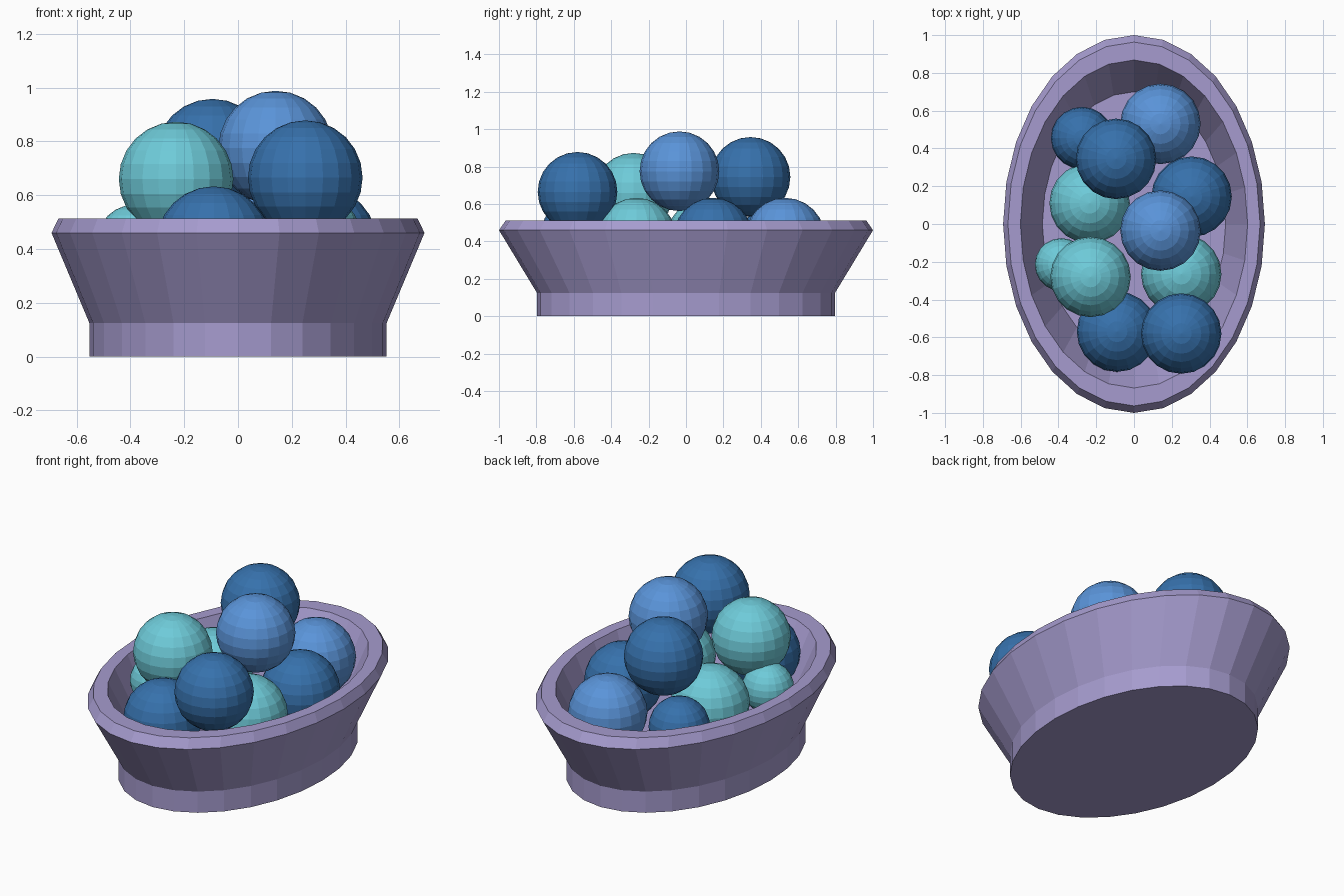
import bpy, bmesh
from math import cos, sin, tau

if "Cube" in bpy.data.objects:
    bpy.data.objects.remove(bpy.data.objects["Cube"])

SEGMENTS = 28      # sides of the oval bowl
RATIO = 0.693      # bowl width / length


def material(name, rgb):
    m = bpy.data.materials.new(name)
    m.diffuse_color = (*rgb, 1)
    m.use_nodes = True
    m.node_tree.nodes["Principled BSDF"].inputs["Base Color"].default_value = m.diffuse_color
    return m


LILAC = material("lilac", (0.38, 0.33, 0.62))
NAVY = material("dark_blue", (0.037, 0.165, 0.413))
BLUE = material("mid_blue", (0.102, 0.296, 0.694))
TEAL = material("teal", (0.156, 0.597, 0.694))


def add_object(name, bm, mat, location=(0, 0, 0)):
    bmesh.ops.recalc_face_normals(bm, faces=bm.faces)
    mesh = bpy.data.meshes.new(name)
    bm.to_mesh(mesh)
    bm.free()
    mesh.materials.append(mat)
    ob = bpy.data.objects.new(name, mesh)
    ob.location = location
    bpy.context.collection.objects.link(ob)


# Oval bowl: foot, flared wall, bevelled rim, inner wall and floor
profile = [(0.797, 0), (0.797, 0.125), (1.0, 0.46), (0.963, 0.513),
           (0.868, 0.513), (0.70, 0.22)]
bm = bmesh.new()
rings = []
for r, z in profile:
    rings.append([bm.verts.new((r * RATIO * cos(tau * i / SEGMENTS),
                                r * sin(tau * i / SEGMENTS), z))
                  for i in range(SEGMENTS)])
for a, b in zip(rings, rings[1:]):
    for i in range(SEGMENTS):
        j = (i + 1) % SEGMENTS
        bm.faces.new((a[i], a[j], b[j], b[i]))
bm.faces.new(rings[0])
bm.faces.new(rings[-1])
add_object("oval_bowl", bm, LILAC)

# Balls: colour, radius, centre
balls = [
    (BLUE, 0.213, (0.14, 0.53, 0.42)),
    (NAVY, 0.165, (-0.275, 0.455, 0.42)),
    (NAVY, 0.213, (0.305, 0.145, 0.42)),
    (TEAL, 0.213, (-0.235, 0.11, 0.42)),
    (TEAL, 0.140, (-0.385, -0.215, 0.425)),
    (TEAL, 0.213, (0.25, -0.265, 0.42)),
    (NAVY, 0.213, (-0.09, -0.57, 0.42)),
    (NAVY, 0.213, (-0.095, 0.345, 0.745)),
    (BLUE, 0.213, (0.14, -0.035, 0.775)),
    (TEAL, 0.213, (-0.23, -0.28, 0.66)),
    (NAVY, 0.213, (0.25, -0.58, 0.665)),
]
for n, (mat, radius, centre) in enumerate(balls, 1):
    bm = bmesh.new()
    bmesh.ops.create_uvsphere(bm, u_segments=20, v_segments=12, radius=radius)
    add_object(f"ball_{n:02d}", bm, mat, centre)
